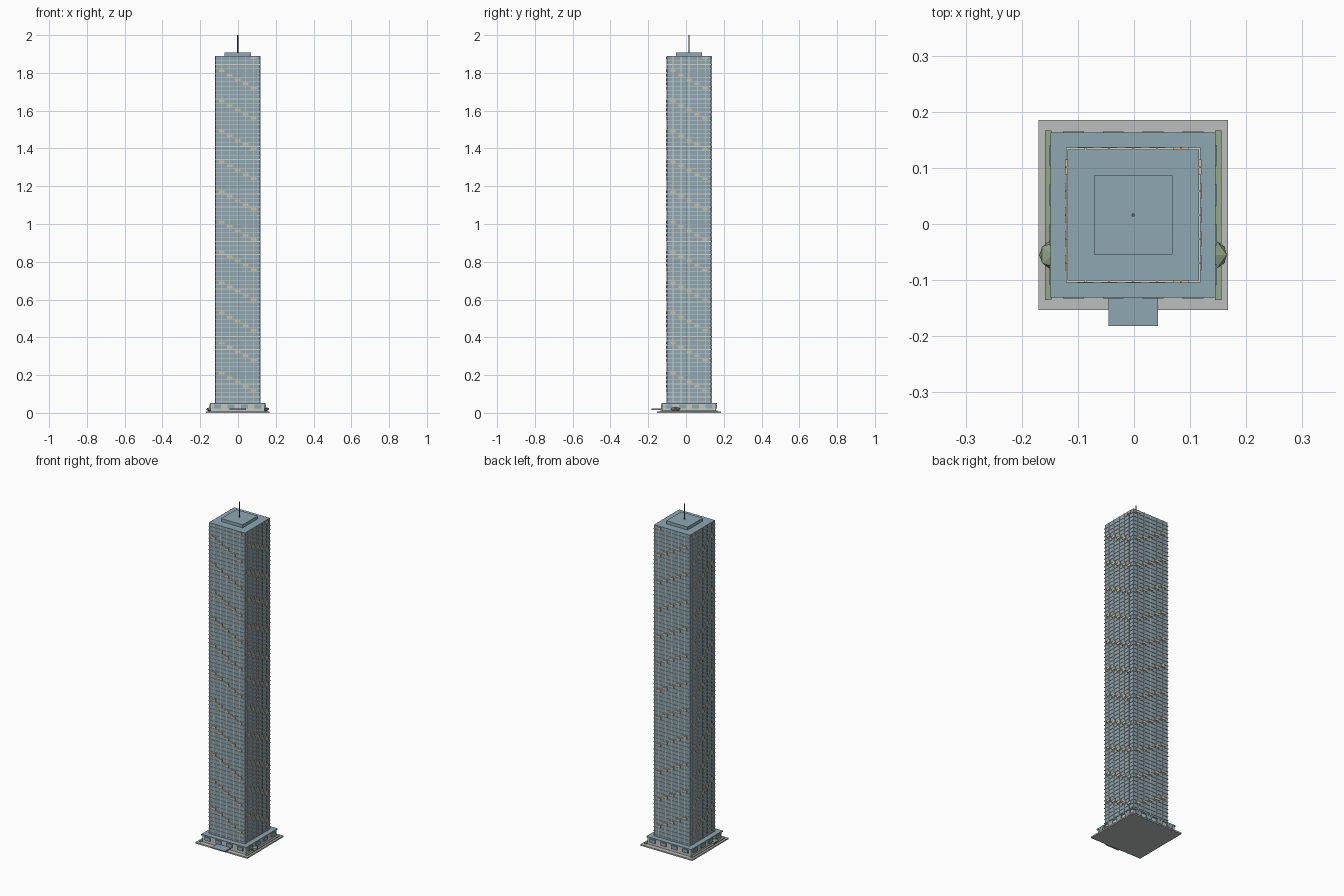
import bpy, bmesh
from mathutils import Matrix, Vector

if "Cube" in bpy.data.objects:
    bpy.data.objects.remove(bpy.data.objects["Cube"])

CX, CY = -0.0015, 0.016          # tower axis
BASE, TOP, FLOOR = 0.05, 1.89, 0.02286
BAY, COLUMNS = 0.0425, 5


def material(name, color):
    m = bpy.data.materials.new(name)
    m.use_nodes = True
    m.diffuse_color = (*color, 1)
    m.node_tree.nodes["Principled BSDF"].inputs["Base Color"].default_value = (*color, 1)
    return m


glass = material("blue glass", (0.27, 0.39, 0.45))
stone = material("pale stone", (0.56, 0.57, 0.54))
trim = material("light trim", (0.62, 0.64, 0.60))
lit = material("lit window", (0.62, 0.53, 0.36))
paving = material("grey paving", (0.50, 0.52, 0.51))
grass = material("grass green", (0.30, 0.40, 0.26))
leaf = material("leaf green", (0.27, 0.35, 0.22))
metal = material("dark metal", (0.10, 0.11, 0.13))


def finish(name, bm, mat):
    mesh = bpy.data.meshes.new(name)
    bm.to_mesh(mesh)
    bm.free()
    mesh.materials.append(mat)
    obj = bpy.data.objects.new(name, mesh)
    obj.location = (CX, CY, 0)
    bpy.context.collection.objects.link(obj)
    return obj


def add_box(bm, center, size, turn=Matrix()):
    m = turn @ Matrix.Translation(center) @ Matrix.Diagonal((*size, 1))
    bmesh.ops.create_cube(bm, size=1, matrix=m)


def block(name, half, low, high, mat):
    bm = bmesh.new()
    add_box(bm, (0, 0, (low + high) / 2), (2 * half, 2 * half, high - low))
    return finish(name, bm, mat)


# Faces as (along axis, outward axis, sign)
SIDES = [(0, 1, -1), (0, 1, 1), (1, 0, -1), (1, 0, 1)]


def add_on_side(bm, side, along, out, z, width, depth, height):
    a, o, sign = side
    center, size = Vector((0, 0, z)), Vector((0, 0, height))
    center[a], center[o] = along, sign * out
    size[a], size[o] = width, depth
    add_box(bm, center, size)


# Site and podium
block("ground_slab", 0.169, 0, 0.008, paving)
block("podium_walls", 0.143, 0.008, 0.046, stone)
block("podium_roof", 0.147, 0.046, 0.053, glass)

bm = bmesh.new()
for side in SIDES:
    for k in range(4):
        add_on_side(bm, side, (k - 1.5) * 0.071, 0.146, 0.034, 0.037, 0.006, 0.02)
finish("podium_windows", bm, glass)

bm = bmesh.new()
add_box(bm, (0, -0.17, 0.019), (0.088, 0.056, 0.006))
finish("entrance_canopy", bm, glass)

bm = bmesh.new()
for sign in (-1, 1):
    add_box(bm, (sign * 0.1515, 0, 0.01), (0.012, 0.302, 0.004))
finish("lawn_strips", bm, grass)

# Faceted shrubs on both sides
bm = bmesh.new()
for sign in (-1, 1):
    m = Matrix.Translation((sign * 0.142, -0.071, 0.02)) @ Matrix.Diagonal((1, 1, 0.4, 1))
    bmesh.ops.create_icosphere(bm, subdivisions=1, radius=0.028, matrix=m)
finish("shrubs", bm, leaf)

# Tower shaft, penthouse and mast
block("tower_shaft", 0.117, BASE, TOP, glass)
block("penthouse", 0.07, TOP, 1.908, glass)
bm = bmesh.new()
bmesh.ops.create_cone(bm, cap_ends=True, segments=8, radius1=0.003, radius2=0.003,
                      depth=0.094, matrix=Matrix.Translation((0, 0, 1.953)))
finish("roof_mast", bm, metal)

# Floor bands around the shaft
bm = bmesh.new()
for i in range(80):
    add_box(bm, (0, 0, BASE + (i + 0.5) * FLOOR), (0.24, 0.24, 0.003))
finish("floor_bands", bm, trim)

# Vertical mullions and the diagonal runs of lit windows
mullions, windows = bmesh.new(), bmesh.new()
for side in SIDES:
    for c in range(COLUMNS):
        along = (c - 2) * BAY
        add_on_side(mullions, side, along, 0.117, (BASE + TOP) / 2, 0.003, 0.007, TOP - BASE)
        for i in range(1, 81):
            if (i + c) % 7 == 0:
                add_on_side(windows, side, along, 0.1175, BASE + i * FLOOR, 0.028, 0.008, 0.013)
finish("mullions", mullions, trim)
finish("lit_windows", windows, lit)
